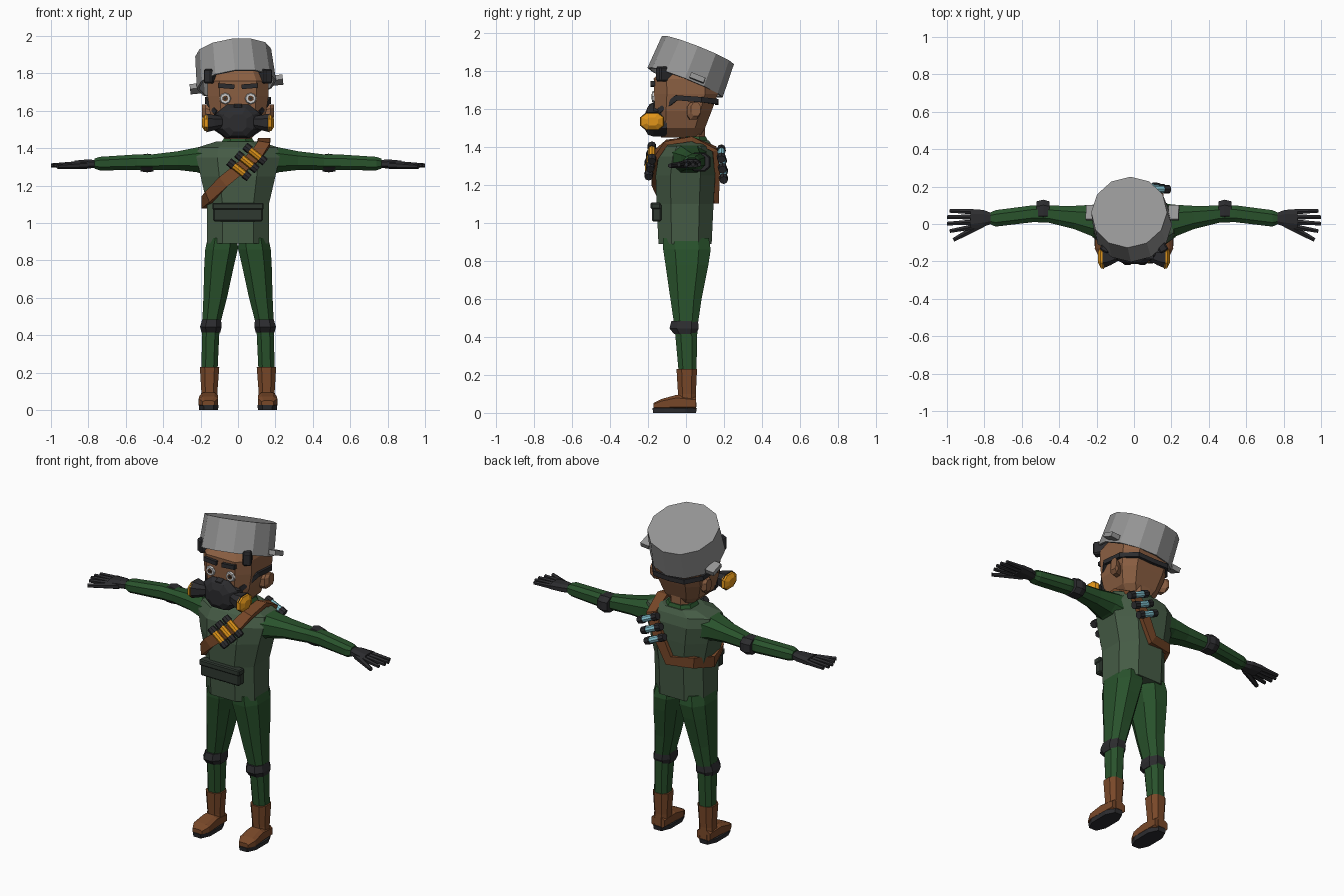
import bpy, bmesh, math
from mathutils import Vector, Matrix

if "Cube" in bpy.data.objects:
    bpy.data.objects.remove(bpy.data.objects["Cube"])


def mat(name, r, g, b):
    m = bpy.data.materials.new(name)
    m.diffuse_color = (r, g, b, 1)
    m.use_nodes = True
    m.node_tree.nodes["Principled BSDF"].inputs["Base Color"].default_value = m.diffuse_color
    return m


GREEN = mat("cloth_green", .022, .085, .025)
VEST = mat("vest_green", .06, .105, .06)
POUCH = mat("pouch_green", .028, .04, .03)
DARK = mat("black_rubber", .025, .025, .028)
LEATHER = mat("leather", .19, .065, .022)
SKIN = mat("skin", .26, .115, .055)
METAL = mat("metal", .3, .3, .3)
ORANGE = mat("orange", .75, .3, .01)
BLUE = mat("pale_blue", .25, .6, .7)
WHITE = mat("white", .75, .75, .72)
IRIS = mat("iris", .12, .05, .02)


def finish(name, bm, material, mirror=False):
    bmesh.ops.recalc_face_normals(bm, faces=bm.faces)
    me = bpy.data.meshes.new(name)
    bm.to_mesh(me)
    bm.free()
    me.materials.append(material)
    ob = bpy.data.objects.new(name, me)
    bpy.context.collection.objects.link(ob)
    if mirror:
        ob.modifiers.new("mirror", 'MIRROR').use_mirror_merge = False
    return ob


def bridge(bm, loops, closed=False):
    n = len(loops[0])
    pairs = list(zip(loops, loops[1:])) + ([(loops[-1], loops[0])] if closed else [])
    for a, b in pairs:
        for i in range(n):
            bm.faces.new((a[i], a[(i + 1) % n], b[(i + 1) % n], b[i]))
    if not closed:
        bm.faces.new(loops[0])
        bm.faces.new(loops[-1])


def loft(name, axis, rings, material, mirror=False, k=.5):
    """Bevelled-rectangle rings (position, centre u, centre v, radius u, radius v)."""
    shape = [(k, -1), (1, -k), (1, k), (k, 1), (-k, 1), (-1, k), (-1, -k), (-k, -1)]
    place = {'x': lambda p, u, v: (p, u, v), 'y': lambda p, u, v: (u, p, v),
             'z': lambda p, u, v: (u, v, p)}[axis]
    bm = bmesh.new()
    bridge(bm, [[bm.verts.new(place(p, cu + a * ru, cv + b * rv)) for a, b in shape]
                for p, cu, cv, ru, rv in rings])
    return finish(name, bm, material, mirror)


def rod(name, p0, p1, r0, r1, material, mirror=False, n=6):
    p0, p1 = Vector(p0), Vector(p1)
    d = p1 - p0
    bm = bmesh.new()
    bmesh.ops.create_cone(bm, cap_ends=True, segments=n, radius1=r0, radius2=r1, depth=d.length,
                          matrix=Matrix.Translation((p0 + p1) / 2) @ d.to_track_quat('Z', 'Y').to_matrix().to_4x4())
    return finish(name, bm, material, mirror)


def box(name, loc, size, material, mirror=False, rot=(0, 0, 0), bevel=0):
    bm = bmesh.new()
    bmesh.ops.create_cube(bm, size=1, matrix=Matrix.Diagonal((*size, 1)))
    if bevel:
        bmesh.ops.bevel(bm, geom=bm.edges[:], offset=bevel, segments=1, affect='EDGES')
    m = Matrix.Translation(loc)
    for a, ax in zip(rot, 'XYZ'):
        m = m @ Matrix.Rotation(a, 4, ax)
    bm.transform(m)
    return finish(name, bm, material, mirror)


def strap(name, path, w, t, material, closed=False, mirror=False):
    """Flat band along (point, outward normal) pairs."""
    bm, loops, n = bmesh.new(), [], len(path)
    for i, (p, nr) in enumerate(path):
        a = path[(i - 1) % n if closed else max(i - 1, 0)][0]
        b = path[(i + 1) % n if closed else min(i + 1, n - 1)][0]
        nr, p = Vector(nr).normalized(), Vector(p)
        s = (Vector(b) - Vector(a)).cross(nr).normalized() * w / 2
        o = nr * t / 2
        loops.append([bm.verts.new(q) for q in (p + s + o, p - s + o, p - s - o, p + s - o)])
    bridge(bm, loops, closed)
    return finish(name, bm, material, mirror)


# Torso, collar and belt pouch
loft("vest", 'z', [(.89, 0, -.005, .165, .14), (1.1, 0, -.005, .165, .15), (1.25, 0, -.003, .2, .157),
                   (1.35, 0, .005, .222, .15), (1.405, 0, .015, .212, .125), (1.435, 0, .03, .12, .09)], VEST)
loft("collar", 'z', [(1.41, 0, .035, .1, .09), (1.455, 0, .035, .075, .07)], GREEN)
box("belt_pouch", (0, -.155, 1.055), (.265, .05, .095), POUCH, bevel=.008)
box("pouch_flap", (0, -.16, 1.09), (.275, .052, .035), POUCH, bevel=.006)

# Legs, knee pads and boots
loft("trouser_leg", 'z', [(.92, .082, .0, .08, .12), (.86, .088, .005, .087, .125), (.78, .1, .005, .08, .113),
                          (.6, .122, .0, .063, .082), (.45, .145, 0, .047, .06), (.22, .152, .008, .043, .047)],
     GREEN, True)
loft("knee_pad", 'z', [(.415, .145, -.005, .05, .058), (.445, .145, -.01, .058, .077), (.485, .141, -.007, .05, .07)],
     DARK, True)
loft("boot_shaft", 'z', [(.03, .155, .005, .045, .05), (.1, .153, .005, .043, .047), (.23, .152, .004, .052, .054)],
     LEATHER, True)
loft("boot_foot", 'y', [(.052, .155, .05, .045, .032), (-.05, .156, .055, .049, .04),
                        (-.13, .158, .045, .052, .028), (-.172, .158, .036, .032, .015)], LEATHER, True, .6)
loft("boot_sole", 'z', [(0, .157, -.06, .05, .113), (.026, .157, -.06, .053, .117)], DARK, True)

# Sleeves, elbow bands and gloves
loft("sleeve", 'x', [(.15, .01, 1.335, .1, .085), (.22, .018, 1.338, .085, .066), (.32, .035, 1.334, .062, .05),
                     (.46, .053, 1.326, .045, .041), (.54, .055, 1.325, .045, .042), (.74, .03, 1.318, .044, .036),
                     (.767, .03, 1.318, .032, .027)], GREEN, True)
loft("elbow_band", 'x', [(.452, .068, 1.321, .053, .045), (.485, .072, 1.321, .058, .05),
                         (.52, .068, 1.321, .053, .045)], DARK, True)
loft("palm", 'x', [(.755, .03, 1.316, .026, .021), (.805, .03, 1.316, .045, .024), (.875, .026, 1.314, .054, .02)],
     DARK, True)
for i, (y0, y1, x1) in enumerate([(.066, .07, .985), (.038, .037, 1.0), (.01, .002, 1.0), (-.016, -.038, .985)]):
    rod(f"finger_{i + 1}", (.865, y0, 1.314), (x1, y1, 1.308), .016, .011, DARK, True)
rod("thumb", (.81, .0, 1.31), (.965, -.085, 1.302), .021, .012, DARK, True)

# Neck, head and face
loft("neck", 'z', [(1.4, 0, .04, .06, .06), (1.52, 0, .03, .065, .07)], SKIN)
loft("head", 'z', [(1.45, 0, -.03, .07, .1), (1.5, 0, -.03, .12, .13), (1.59, 0, -.015, .15, .15),
                   (1.68, 0, 0, .163, .168), (1.76, 0, 0, .163, .17), (1.84, 0, .02, .12, .12)], SKIN, k=.6)
loft("ear", 'x', [(.14, .03, 1.585, .025, .04), (.175, .04, 1.59, .034, .045), (.192, .052, 1.6, .025, .035)],
     SKIN, True)
box("hair", (.14, -.105, 1.785), (.05, .1, .08), DARK, True, (0, 0, .5), .008)
box("eyebrow", (.062, -.175, 1.732), (.085, .025, .025), DARK, True, (0, -.08, 0))
rod("eyeball", (.068, -.155, 1.666), (.068, -.178, 1.666), .036, .027, WHITE, True, 8)
rod("iris", (.068, -.17, 1.666), (.068, -.181, 1.666), .016, .015, IRIS, True, 8)
rod("pupil", (.068, -.17, 1.666), (.068, -.183, 1.666), .008, .008, DARK, True)

# Respirator mask with side filters and head strap
loft("mask", 'y', [(-.1, 0, 1.54, .13, .085), (-.17, 0, 1.545, .112, .09), (-.2, 0, 1.54, .08, .075),
                   (-.215, 0, 1.535, .045, .045)], DARK)
loft("mask_nose", 'y', [(-.15, 0, 1.6, .045, .045), (-.195, 0, 1.59, .03, .035)], DARK)
loft("filter_body", 'x', [(.08, -.165, 1.54, .03, .03), (.125, -.175, 1.537, .045, .04),
                          (.168, -.178, 1.535, .06, .05)], DARK, True)
loft("filter_cap", 'x', [(.16, -.178, 1.535, .063, .046), (.178, -.178, 1.535, .058, .043),
                         (.192, -.178, 1.535, .03, .022)], ORANGE, True)
strap("mask_strap", [((.115, -.14, 1.59), (.7, -.7, 0)), ((.168, -.05, 1.66), (1, -.1, 0)),
                     ((.166, .08, 1.65), (1, .2, 0)), ((.1, .162, 1.64), (.5, .8, 0)),
                     ((0, .163, 1.635), (0, 1, 0))], .028, .018, DARK, mirror=True)

# Tilted cooking pot worn as a helmet
bm = bmesh.new()
bmesh.ops.create_cone(bm, cap_ends=True, segments=12, radius1=.213, radius2=.204, depth=.185,
                      matrix=Matrix.Translation((0, 0, .0925)))
bmesh.ops.delete(bm, geom=[f for f in bm.faces if f.calc_center_median().z < .01], context='FACES_ONLY')
pot = finish("pot", bm, METAL)
sol = pot.modifiers.new("wall", 'SOLIDIFY')
sol.thickness, sol.offset = .012, -1
handle = box("pot_handle", (.222, .06, .025), (.055, .08, .028), METAL, True)
tilt = Matrix.Translation((-.008, -.005, 1.74)) @ Matrix.Rotation(math.radians(-6), 4, 'Y') \
    @ Matrix.Rotation(math.radians(-21.5), 4, 'X')
pot.matrix_world = tilt
handle.matrix_world = tilt

# Bandolier around the torso
strap("bandolier", [((.14, -.1, 1.425), (0, -.7, .7)), ((.095, -.158, 1.36), (0, -1, .15)),
                    ((-.08, -.168, 1.22), (0, -1, 0)), ((-.155, -.12, 1.14), (-.7, -.7, 0)),
                    ((-.182, 0, 1.11), (-1, 0, 0)), ((-.14, .125, 1.14), (-.6, .8, 0)),
                    ((0, .16, 1.13), (0, 1, 0)), ((.07, .165, 1.27), (0, 1, 0)),
                    ((.125, .15, 1.39), (0, .9, .3)), ((.14, .03, 1.443), (0, 0, 1))], .065, .026, LEATHER, True)


# Cartridges on the chest and back
def cartridge(name, centre, axis, material):
    c, d = Vector(centre), Vector(axis).normalized()
    rod(name + "_body", c - d * .045, c + d * .045, .019, .019, material, n=8)
    for s in (-1, 1):
        rod(name + "_cap", c + d * .035 * s, c + d * .07 * s, .024, .022, DARK, n=8)


for i in range(3):
    cartridge(f"chest_cartridge_{i + 1}", (.005 + .043 * i, -.196 + .008 * i, 1.285 + .042 * i), (.75, 0, -.6), ORANGE)
    cartridge(f"back_cartridge_{i + 1}", (.07 + .028 * i, .198 - .006 * i, 1.255 + .055 * i), (.9, 0, -.42), BLUE)
